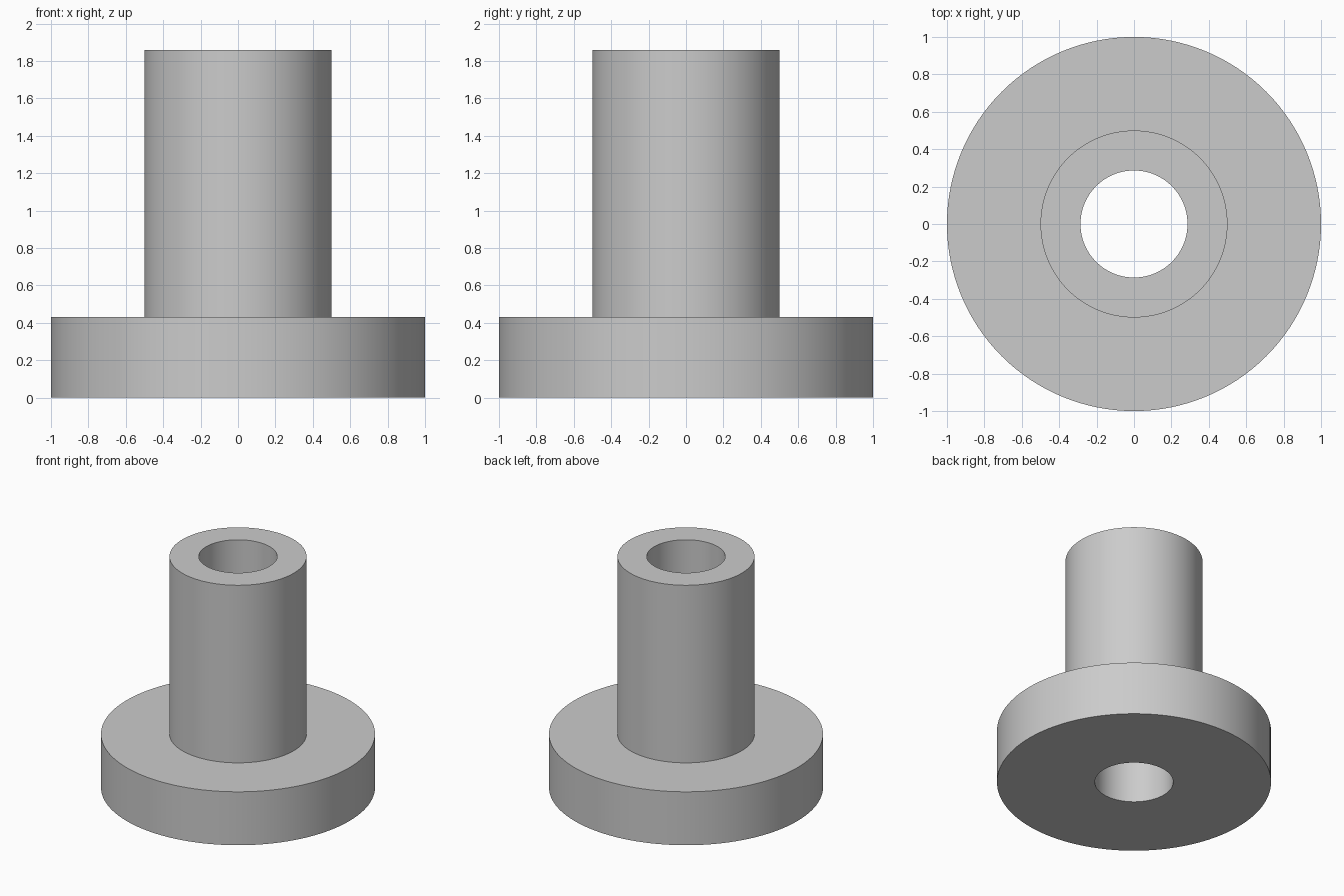
import bpy
import bmesh
import math

cube = bpy.data.objects.get("Cube")
if cube:
    bpy.data.objects.remove(cube, do_unlink=True)

# Dimensions
SEGMENTS = 128
FLANGE_RADIUS, FLANGE_TOP = 1.0, 0.43
SLEEVE_RADIUS, SLEEVE_TOP = 0.5, 1.86
BORE_RADIUS = 0.286

grey = bpy.data.materials.new("plain_grey")
grey.use_nodes = True
colour = (0.6, 0.6, 0.6, 1.0)
grey.diffuse_color = colour
grey.node_tree.nodes["Principled BSDF"].inputs["Base Color"].default_value = colour


def lathe(name, profile):
    """Turn a closed (radius, height) profile around the z axis."""
    bm = bmesh.new()
    rings = []
    for radius, height in profile:
        ring = []
        for i in range(SEGMENTS):
            a = math.tau * i / SEGMENTS
            ring.append(bm.verts.new((radius * math.cos(a), radius * math.sin(a), height)))
        rings.append(ring)
    for lower, upper in zip(rings, rings[1:] + rings[:1]):
        for i in range(SEGMENTS):
            j = (i + 1) % SEGMENTS
            bm.faces.new((lower[i], lower[j], upper[j], upper[i]))
    bmesh.ops.recalc_face_normals(bm, faces=bm.faces)
    mesh = bpy.data.meshes.new(name)
    bm.to_mesh(mesh)
    bm.free()
    mesh.materials.append(grey)
    obj = bpy.data.objects.new(name, mesh)
    bpy.context.collection.objects.link(obj)
    return obj


# Flanged bushing: wide base flange, tall sleeve and through bore in one solid
bushing = lathe("flanged_bushing", [
    (BORE_RADIUS, 0),
    (FLANGE_RADIUS, 0),
    (FLANGE_RADIUS, FLANGE_TOP),
    (SLEEVE_RADIUS, FLANGE_TOP),
    (SLEEVE_RADIUS, SLEEVE_TOP),
    (BORE_RADIUS, SLEEVE_TOP),
])

# Smooth round walls with crisp rims
bpy.ops.object.select_all(action="DESELECT")
bushing.select_set(True)
bpy.context.view_layer.objects.active = bushing
bpy.ops.object.shade_smooth_by_angle(angle=math.radians(30))
